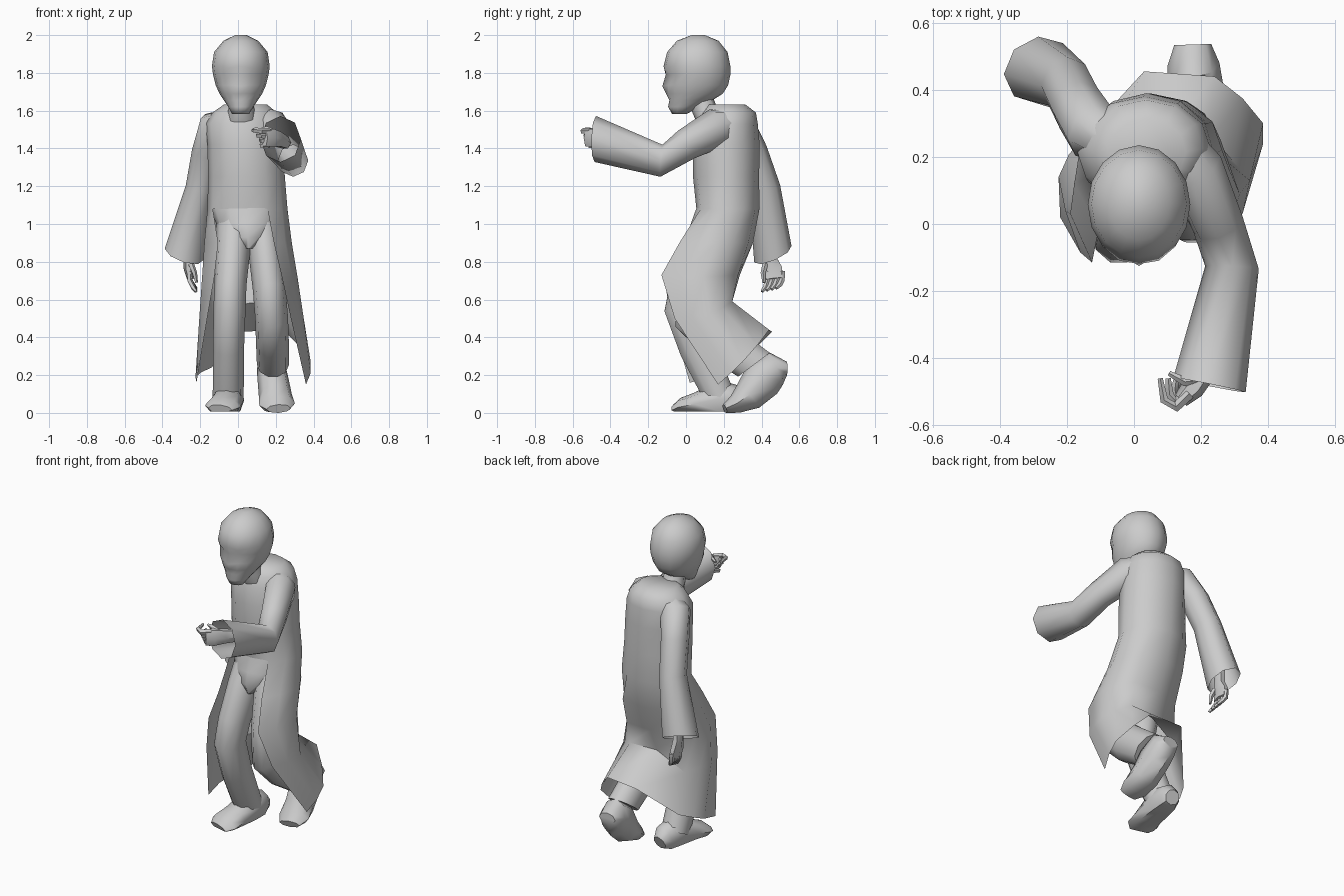
import bpy, bmesh, math
from mathutils import Vector as V


def finish(name, bm, angle=40):
    bmesh.ops.recalc_face_normals(bm, faces=bm.faces)
    me = bpy.data.meshes.new(name)
    bm.to_mesh(me)
    bm.free()
    ob = bpy.data.objects.new(name, me)
    bpy.context.collection.objects.link(ob)
    bpy.ops.object.select_all(action='DESELECT')
    ob.select_set(True)
    bpy.context.view_layer.objects.active = ob
    bpy.ops.object.shade_smooth_by_angle(angle=math.radians(angle))
    return ob


def loft(bm, secs, n, side, up=None, floor=None, tweak=None):
    """Elliptical rings; each section is (x, y, z, half width, half height[, tangent])."""
    pts = [V(s[:3]) for s in secs]
    rings = []
    for i, s in enumerate(secs):
        a, b = pts[max(i - 1, 0)], pts[min(i + 1, len(pts) - 1)]
        t = V(s[5]) if len(s) > 5 else (V(up) if up else b - a)
        t.normalize()
        u = V(side) - t * t.dot(V(side))
        u.normalize()
        w = t.cross(u)
        ring = []
        for k in range(n):
            q = 2 * math.pi * k / n
            p = pts[i] + u * s[3] * math.cos(q) + w * s[4] * math.sin(q)
            if tweak and (i, k) in tweak:
                p += V(tweak[i, k])
            if floor is not None:
                p.z = max(p.z, floor)
            ring.append(bm.verts.new(p))
        rings.append(ring)
    for r, s in zip(rings, rings[1:]):
        for k in range(n):
            bm.faces.new((r[k], r[(k + 1) % n], s[(k + 1) % n], s[k]))
    return rings


def tube(name, secs, n=8, side=(1, 0, 0), caps=(True, True), angle=50, **kw):
    bm = bmesh.new()
    rings = loft(bm, secs, n, side, **kw)
    if caps[0]:
        bm.faces.new(rings[0][::-1])
    if caps[1]:
        bm.faces.new(rings[-1])
    return finish(name, bm, angle)


UP = (0, 0, 1)

# Head: horizontal rings, with eye sockets, nose and mouth pulled from the front points
face = {(4, 12): (0, -.012, -.005), (5, 12): (0, .008, 0), (2, 12): (0, .008, 0)}
for k in (11, 13):
    face[5, k] = (0, .022, 0)
    face[4, k] = (0, .006, 0)
    face[2, k] = (0, .006, 0)
    face[6, k] = (0, -.004, -.01)
for k in (10, 14):
    face[5, k] = (0, .012, 0)
tube("head", [(.014, -.035, 1.582, .045, .038), (.015, -.012, 1.62, .067, .083),
              (.015, .022, 1.655, .09, .118), (.015, .045, 1.69, .113, .15),
              (.015, .055, 1.735, .133, .168), (.015, .06, 1.79, .147, .175),
              (.015, .058, 1.835, .153, .177), (.015, .06, 1.91, .142, .16),
              (.015, .062, 1.97, .092, .11), (.015, .065, 2.0, .03, .035)],
     16, up=UP, tweak=face, angle=75)

# Neck
tube("neck", [(.02, .14, 1.54, .085, .085), (.018, .1, 1.6, .07, .07),
              (.015, .08, 1.68, .06, .06)], 8, up=UP)

# Coat: closed body rings from waist to collar
bm = bmesh.new()
body = loft(bm, [(.05, .222, 1.08, .212, .167), (.045, .212, 1.25, .203, .175),
                 (.038, .213, 1.42, .2, .177), (.03, .218, 1.53, .2, .162),
                 (.035, .225, 1.59, .17, .145), (.04, .215, 1.632, .115, .1)],
            12, (1, 0, 0), up=UP)
bm.faces.new(body[-1])
# Skirt rows run from the left front edge around the back to the right front edge
rows = [
    [(-.105, -.015, .9), (-.178, .12, .9), (-.11, .3, .9), (.05, .355, .9),
     (.21, .33, .9), (.285, .16, .9), (.19, -.035, .9)],
    [(-.125, -.115, .72), (-.19, .03, .72), (-.12, .22, .72), (.05, .285, .73),
     (.22, .275, .73), (.315, .09, .72), (.23, -.13, .73)],
    [(-.16, -.085, .52), (-.205, .04, .5), (-.13, .2, .48), (.05, .22, .58),
     (.22, .245, .59), (.345, .13, .52), (.28, -.06, .5)],
    [(-.22, .02, .16), (-.225, .14, .19), (-.14, .27, .24), (.03, .455, .43),
     (.24, .44, .44), (.385, .3, .27), (.36, .17, .15)],
]
prev = [body[0][k] for k in (7, 6, 5, 4, 3, 2, 1, 0, 11, 10)]
for row in rows:
    cur = []
    for s in (0, 1, 1.5, 2, 3, 4, 4.5, 5, 5.5, 6):
        j = int(s)
        p = V(row[j]).lerp(V(row[min(j + 1, 6)]), s - j)
        if s != j:                      # bulge the in-between points outward
            out = p - V((.06, p.y * .6 + .04, p.z))
            p += out.normalized() * .012
        cur.append(bm.verts.new(p))
    for k in range(9):
        bm.faces.new((prev[k], prev[k + 1], cur[k + 1], cur[k]))
    prev = cur
finish("coat", bm, 55)

# Trouser seat inside the coat
tube("trouser_seat", [(.055, .1, .87, .03, .08), (.05, .13, .93, .12, .125),
                      (.05, .165, 1.0, .165, .14), (.05, .215, 1.09, .2, .158),
                      (.05, .215, 1.2, .17, .14)], 12, up=UP, angle=70)

# Sleeves, open and flaring at the cuffs
tube("forward_sleeve", [(.1, .27, 1.54, .07, .06), (.18, .165, 1.51, .088, .105),
                        (.25, 0, 1.42, .078, .085), (.292, -.13, 1.335, .08, .085),
                        (.225, -.48, 1.45, .11, .122, (-.2, -1, .03))], 8,
     caps=(True, False), angle=60)
tube("hanging_sleeve", [(-.04, .24, 1.55, .07, .055), (-.12, .275, 1.52, .09, .09),
                        (-.165, .345, 1.38, .08, .088), (-.2, .415, 1.19, .078, .085),
                        (-.285, .46, .84, .108, .108, (-.35, .45, -1))], 8,
     caps=(True, False), angle=60)

# Forward hand: palm, fingers curled together, thumb
tube("forward_palm", [(.25, -.34, 1.43, .035, .035), (.21, -.44, 1.45, .035, .045),
                      (.175, -.49, 1.455, .035, .056), (.14, -.525, 1.455, .024, .05)],
     6, side=(1, -.5, 0))
for i in range(4):
    z, d = 1.492 - .025 * i, .016 * i
    tube(f"forward_finger_{i + 1}",
         [(.165, -.505, z, .017, .018), (.125, -.545 + d, z, .016, .016),
          (.09 + d, -.525 + d, z + .004, .015, .013),
          (.078 + d * 1.5, -.46, z + .004, .01, .008)], 5, side=UP)
tube("forward_thumb", [(.195, -.465, 1.48, .018, .018), (.15, -.47, 1.502, .016, .014),
                       (.105, -.445, 1.495, .008, .008)], 5, side=UP)

# Hanging hand
tube("hanging_palm", [(-.26, .45, .92, .03, .035), (-.26, .45, .82, .03, .035),
                      (-.262, .462, .765, .026, .054), (-.25, .468, .71, .02, .052)],
     6)
for i in range(4):
    y = .432 + .025 * i
    tube(f"hanging_finger_{i + 1}",
         [(-.258, y, .75, .016, .018), (-.255, y, .7, .015, .016),
          (-.238, y - .012, .665 + .004 * i, .013, .014),
          (-.222, y - .03, .642 + .006 * i, .008, .009)], 5)
tube("hanging_thumb", [(-.25, .42, .79, .017, .016), (-.23, .408, .74, .014, .014),
                       (-.22, .412, .69, .008, .008)], 5)

# Trouser legs: one planted forward, one bent with its heel raised
tube("front_leg", [(-.015, .2, 1.05, .1, .11), (-.025, .11, .88, .092, .12),
                   (-.04, .02, .68, .085, .11), (-.045, -.015, .55, .085, .105),
                   (-.05, .06, .34, .082, .1), (-.052, .18, .08, .082, .085)], 10)
tube("rear_leg", [(.115, .2, 1.05, .1, .11), (.14, .13, .88, .088, .12),
                  (.165, .06, .66, .087, .115), (.178, .05, .5, .087, .12),
                  (.182, .18, .38, .087, .115),
                  (.185, .36, .255, .085, .11, (0, .45, -.6))], 10)

# Shoes with flat soles
tube("front_shoe", [(-.03, .305, .05, .045, .045), (-.035, .27, .065, .068, .08),
                    (-.045, .18, .075, .078, .1), (-.065, .06, .05, .088, .06),
                    (-.083, -.02, .035, .095, .045), (-.095, -.06, .02, .065, .024)],
     8, floor=.008)
tube("rear_shoe", [(.175, .535, .235, .055, .035), (.177, .475, .235, .078, .095),
                   (.185, .405, .18, .082, .11), (.198, .33, .09, .088, .085),
                   (.207, .26, .045, .095, .05), (.215, .205, .022, .065, .024)],
     8, floor=0)
